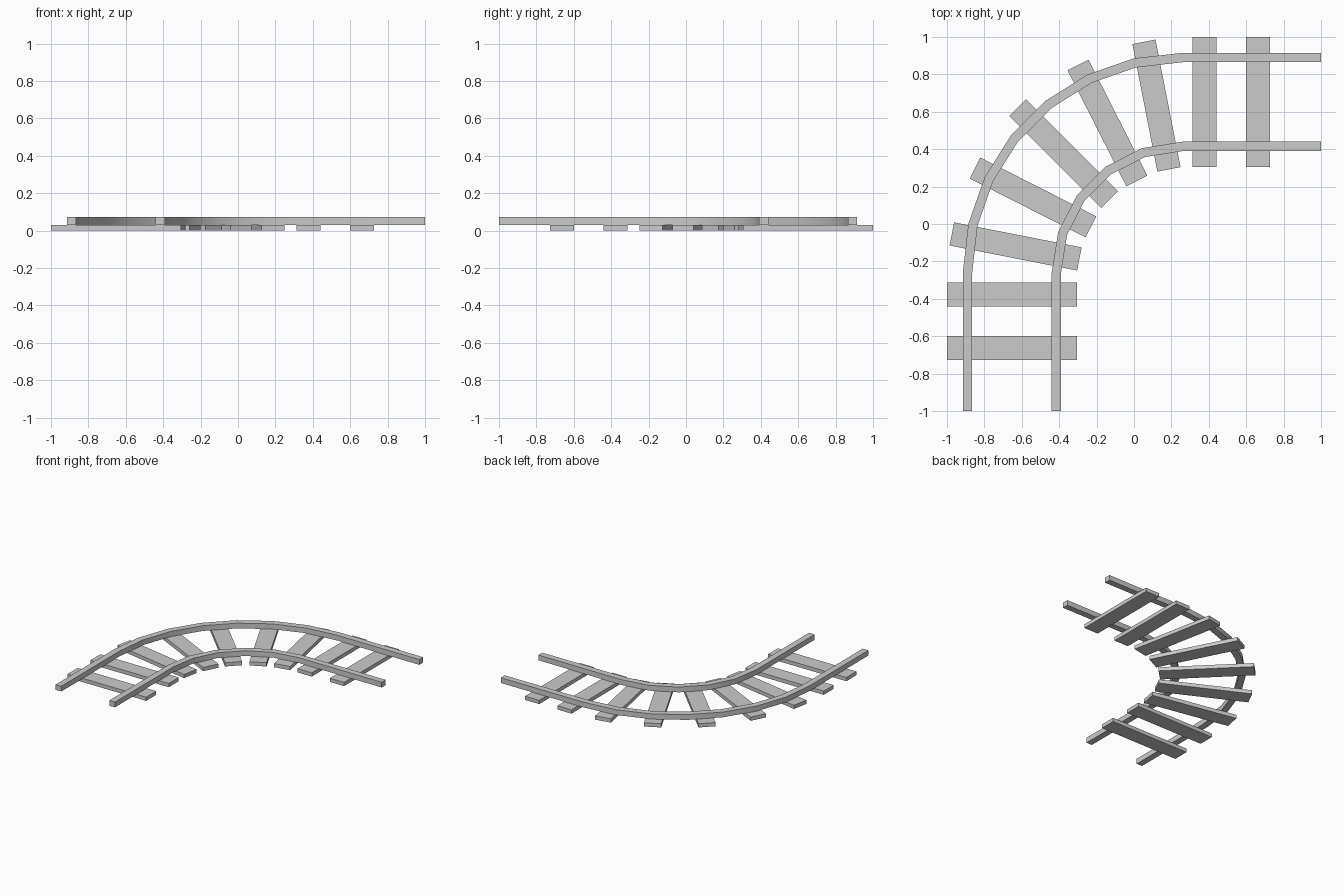
import bpy, bmesh
from math import radians, sin, cos

if "Cube" in bpy.data.objects:
    bpy.data.objects.remove(bpy.data.objects["Cube"])

C = 0.26            # the bend turns about (C, -C)
TIE_H, RAIL_TOP, HALF = 0.03, 0.072, 0.025


def finish(bm, name):
    bmesh.ops.recalc_face_normals(bm, faces=bm.faces)
    me = bpy.data.meshes.new(name)
    bm.to_mesh(me)
    bm.free()
    ob = bpy.data.objects.new(name, me)
    bpy.context.collection.objects.link(ob)
    return ob


def edge_line(offset, segs):
    # straight, quarter bend, straight at a given distance from the axes
    r = offset + C
    arc = [(C - r * sin(radians(90 * i / segs)), -C + r * cos(radians(90 * i / segs)))
           for i in range(segs + 1)]
    return [(1, offset)] + arc + [(-offset, -1)]


def rail(name, offset, segs):
    bm = bmesh.new()
    rings = []
    for a, b in zip(edge_line(offset + HALF, segs), edge_line(offset - HALF, segs)):
        rings.append([bm.verts.new((*p, z)) for p, z in
                      ((a, TIE_H), (a, RAIL_TOP), (b, RAIL_TOP), (b, TIE_H))])
    for p, q in zip(rings, rings[1:]):
        for i in range(4):
            j = (i + 1) % 4
            bm.faces.new((p[i], p[j], q[j], q[i]))
    bm.faces.new(rings[0])
    bm.faces.new(rings[-1])
    ob = finish(bm, name)
    bpy.ops.object.select_all(action='DESELECT')
    ob.select_set(True)
    bpy.context.view_layer.objects.active = ob
    bpy.ops.object.shade_smooth_by_angle(angle=radians(30))


def sleeper(name, x, y, deg):
    bm = bmesh.new()
    bmesh.ops.create_cube(bm, size=1)
    bmesh.ops.scale(bm, vec=(0.126, 0.695, TIE_H), verts=bm.verts)
    ob = finish(bm, name)
    ob.location = (x, y, TIE_H / 2)
    ob.rotation_euler.z = radians(deg)


# Rails
rail("outer_rail", 0.89, 7)
rail("inner_rail", 0.415, 5)

# Sleepers, mirrored across the diagonal of the bend
half = [(0.663, 0.6525, 0), (0.377, 0.6525, 0), (0.12, 0.633, 11.1), (-0.142, 0.54, 26.9)]
for n, (x, y, a) in enumerate(half):
    sleeper(f"sleeper_right_{n + 1}", x, y, a)
    sleeper(f"sleeper_left_{n + 1}", -y, -x, 90 - a)
sleeper("sleeper_middle", -0.376, 0.376, 45)
